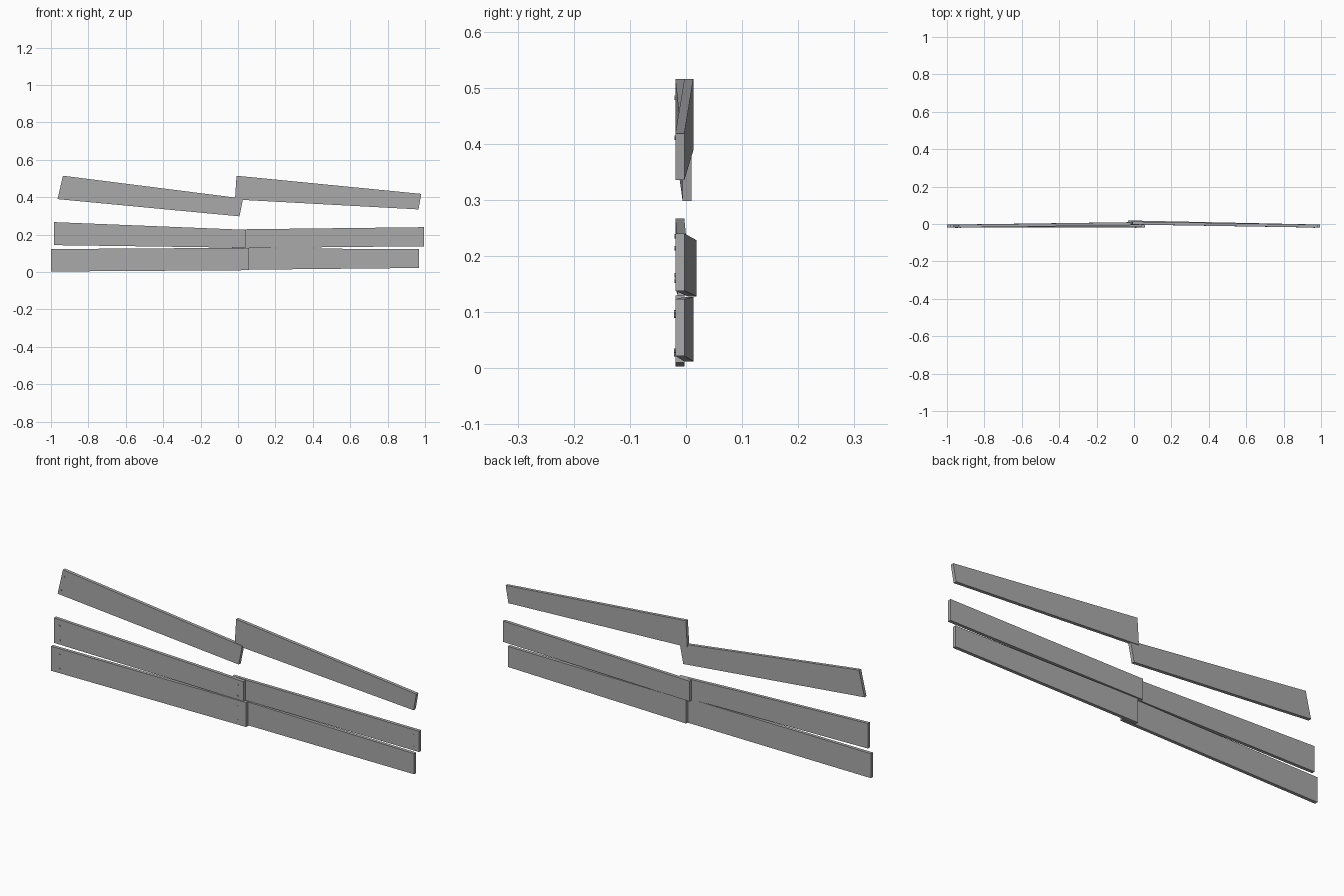
import bpy
import bmesh
from mathutils import Matrix, Vector

cube = bpy.data.objects.get("Cube")
if cube:
    bpy.data.objects.remove(cube, do_unlink=True)

THICK = 0.016
grey = bpy.data.materials.new("weathered_grey")
grey.use_nodes = True
colour = (0.4, 0.4, 0.4, 1)
grey.diffuse_color = colour
grey.node_tree.nodes["Principled BSDF"].inputs["Base Color"].default_value = colour


def finish(name, bm):
    bmesh.ops.recalc_face_normals(bm, faces=bm.faces)
    mesh = bpy.data.meshes.new(name)
    bm.to_mesh(mesh)
    bm.free()
    mesh.materials.append(grey)
    obj = bpy.data.objects.new(name, mesh)
    bpy.context.collection.objects.link(obj)


def plank(name, outline, y_left, y_right, nail_ends):
    """Outline runs left top, left bottom, right bottom, right top as (x, z)."""
    fronts = (y_left, y_left, y_right, y_right)
    corners = [Vector((x, y, z)) for (x, z), y in zip(outline, fronts)]
    bm = bmesh.new()
    face = bm.faces.new([bm.verts.new(c) for c in corners])
    back = bmesh.ops.extrude_face_region(bm, geom=[face])["geom"]
    moved = [v for v in back if isinstance(v, bmesh.types.BMVert)]
    bmesh.ops.translate(bm, verts=moved, vec=(0, THICK, 0))
    finish(name, bm)

    # Nail heads, a pair at each fixed end
    if not nail_ends:
        return
    lt, lb, rb, rt = corners
    bm = bmesh.new()
    turn = Matrix.Rotation(1.5708, 4, "X")
    for along in nail_ends:
        for up in (0.18, 0.75):
            spot = lb.lerp(rb, along).lerp(lt.lerp(rt, along), up)
            bmesh.ops.create_cone(bm, cap_ends=True, segments=8, radius1=0.004,
                                  radius2=0.004, depth=0.004,
                                  matrix=Matrix.Translation(spot) @ turn)
    finish(name + "_nails", bm)


# Lower boards
plank("lower_right_plank", [(-1, 0.123), (-1, 0.003), (0.058, 0.01), (0.058, 0.13)],
      -0.019, -0.019, (0.045, 0.955))
plank("lower_left_plank", [(-0.01, 0.127), (-0.01, 0.012), (0.968, 0.022), (0.968, 0.123)],
      -0.003, -0.019, ())

# Middle boards
plank("middle_right_plank", [(-0.984, 0.267), (-0.984, 0.144), (0.04, 0.13), (0.04, 0.226)],
      -0.019, -0.015, (0.03, 0.97))
plank("middle_left_plank", [(-0.032, 0.228), (-0.032, 0.128), (0.995, 0.138), (0.995, 0.24)],
      0.003, -0.019, (0.97,))

# Upper boards, broken and sagging
plank("upper_right_plank", [(-0.936, 0.515), (-0.965, 0.39), (0.008, 0.298), (0.027, 0.393)],
      -0.019, -0.006, (0.015,))
plank("upper_left_plank", [(-0.008, 0.515), (-0.016, 0.388), (0.965, 0.335), (0.98, 0.418)],
      -0.003, -0.019, ())
